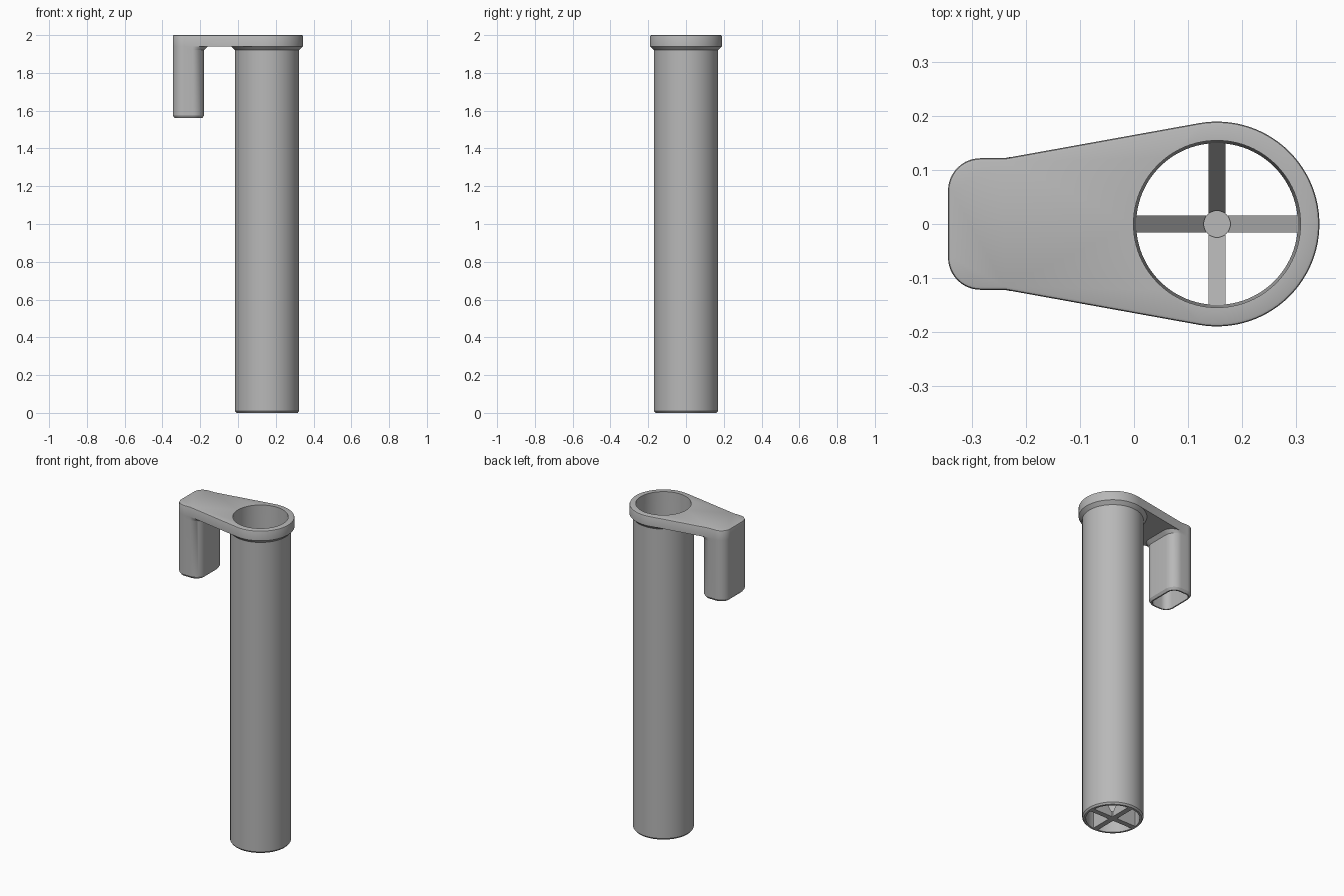
import bpy, bmesh, math

cube = bpy.data.objects.get("Cube")
if cube:
    bpy.data.objects.remove(cube, do_unlink=True)

grey = bpy.data.materials.new("plain grey")
grey.use_nodes = True
colour = (0.48, 0.48, 0.48, 1)
grey.diffuse_color = colour
grey.node_tree.nodes["Principled BSDF"].inputs["Base Color"].default_value = colour

TUBE_X = 0.154      # axis of the tube
BORE_TOP = 0.155
PLATE_Z = 1.94      # underside of the top plate
SIDES = 96


def finish(name, bm):
    bmesh.ops.recalc_face_normals(bm, faces=bm.faces)
    mesh = bpy.data.meshes.new(name)
    bm.to_mesh(mesh)
    bm.free()
    mesh.materials.append(grey)
    ob = bpy.data.objects.new(name, mesh)
    bpy.context.collection.objects.link(ob)
    bpy.ops.object.select_all(action='DESELECT')
    ob.select_set(True)
    bpy.context.view_layer.objects.active = ob
    bpy.ops.object.shade_smooth_by_angle(angle=math.radians(30))
    return ob


def skin(name, rings, closed=False):
    """Join a stack of equal rings of points with quads."""
    bm = bmesh.new()
    loops = [[bm.verts.new(p) for p in ring] for ring in rings]
    pairs = list(zip(loops, loops[1:]))
    if closed:
        pairs.append((loops[-1], loops[0]))
    for a, b in pairs:
        n = len(a)
        for i in range(n):
            j = (i + 1) % n
            bm.faces.new((a[i], a[j], b[j], b[i]))
    return finish(name, bm)


def circle(r, z, n=SIDES):
    return [(TUBE_X + r * math.cos(math.tau * i / n),
             r * math.sin(math.tau * i / n), z) for i in range(n)]


# Tube with tapered bore, chamfered foot and flared neck under the plate
profile = [(BORE_TOP, PLATE_Z), (0.15, 0), (0.162, 0), (0.17, 0.01),
           (0.17, 1.92), (0.19, PLATE_Z)]
skin("tube", [circle(r, z) for r, z in profile])

# Top plate outline: round end about the tube, straight flanks, rounded far end
tangent = math.radians(100)
outline = [(TUBE_X + 0.19 * math.cos(a), 0.19 * math.sin(a))
           for a in (-tangent + 2 * tangent * i / 56 for i in range(57))]
outline.append((-0.24, 0.122))
corner = [(-0.285 + 0.06 * math.cos(a), 0.062 + 0.06 * math.sin(a))
          for a in (math.pi / 2 * (1 + i / 12) for i in range(13))]
outline += corner + [(x, -y) for x, y in reversed(corner)] + [(-0.24, -0.122)]

bm = bmesh.new()
edges = []
for loop in (outline, [p[:2] for p in circle(BORE_TOP, 0)]):
    vs = [bm.verts.new((x, y, PLATE_Z)) for x, y in loop]
    edges += [bm.edges.new((vs[i - 1], vs[i])) for i in range(len(vs))]
bmesh.ops.triangle_fill(bm, edges=edges, use_beauty=True)
ext = bmesh.ops.extrude_face_region(bm, geom=bm.faces[:], use_keep_orig=True)
top = [v for v in ext["geom"] if isinstance(v, bmesh.types.BMVert)]
bmesh.ops.translate(bm, verts=top, vec=(0, 0, 2 - PLATE_Z))
bmesh.ops.recalc_face_normals(bm, faces=bm.faces)
rim = [e for e in bm.edges
       if all(v.co.z > 1.99 and math.hypot(v.co.x - TUBE_X, v.co.y) > 0.17
              for v in e.verts)
       and any(abs(f.normal.z) < 0.1 for f in e.link_faces)]
bmesh.ops.bevel(bm, geom=rim, offset=0.006, segments=2, profile=0.5, affect='EDGES')
finish("top_plate", bm)


# Hollow hook leg: rounded box, with a fillet towards the tube at the top
def leg_ring(z, grow=0, flare=0):
    ring = []
    for k, (sx, sy) in enumerate(((1, 1), (-1, 1), (-1, -1), (1, -1))):
        for i in range(11):
            a = math.pi / 2 * (k + i / 10)
            nx, ny = math.cos(a), math.sin(a)
            r = 0.06 + grow + flare * max(nx, 0)
            ring.append((-0.2625 + sx * 0.0225 + r * nx, sy * 0.062 + r * ny, z))
    return ring


fillet = 0.02
rings = []
for i in range(6):
    a = math.pi / 2 * i / 5
    rings.append(leg_ring(PLATE_Z - fillet * math.sin(a), 0,
                          fillet * (1 - math.cos(math.pi / 2 - a))))
rings += [leg_ring(1.575), leg_ring(1.56, -0.01),
          leg_ring(1.56, -0.018), leg_ring(PLATE_Z, -0.018)]
skin("hook_leg", rings)

# Four gusset arms across the tube foot, rising towards the wall
for k, name in enumerate(("left", "back", "right", "front")):
    a = math.pi / 2 * k
    c, s = math.cos(a), math.sin(a)
    bm = bmesh.new()
    sides = []
    for w in (-0.016, 0.016):
        sides.append([bm.verts.new((TUBE_X + r * c - w * s, r * s + w * c, z))
                      for r, z in ((0, 0), (0.151, 0), (0.151, 0.19), (0.015, 0.02), (0, 0.02))])
    for side in sides:
        bm.faces.new(side)
    for i in range(5):
        bm.faces.new((sides[0][i - 1], sides[0][i], sides[1][i], sides[1][i - 1]))
    finish(name + "_foot_arm", bm)

# Round hub where the arms meet
bm = bmesh.new()
rims = [[bm.verts.new(p) for p in circle(0.025, z, 32)] for z in (0, 0.036)]
for r in rims:
    bm.faces.new(r)
for i in range(32):
    bm.faces.new((rims[0][i - 1], rims[0][i], rims[1][i], rims[1][i - 1]))
finish("foot_hub", bm)
